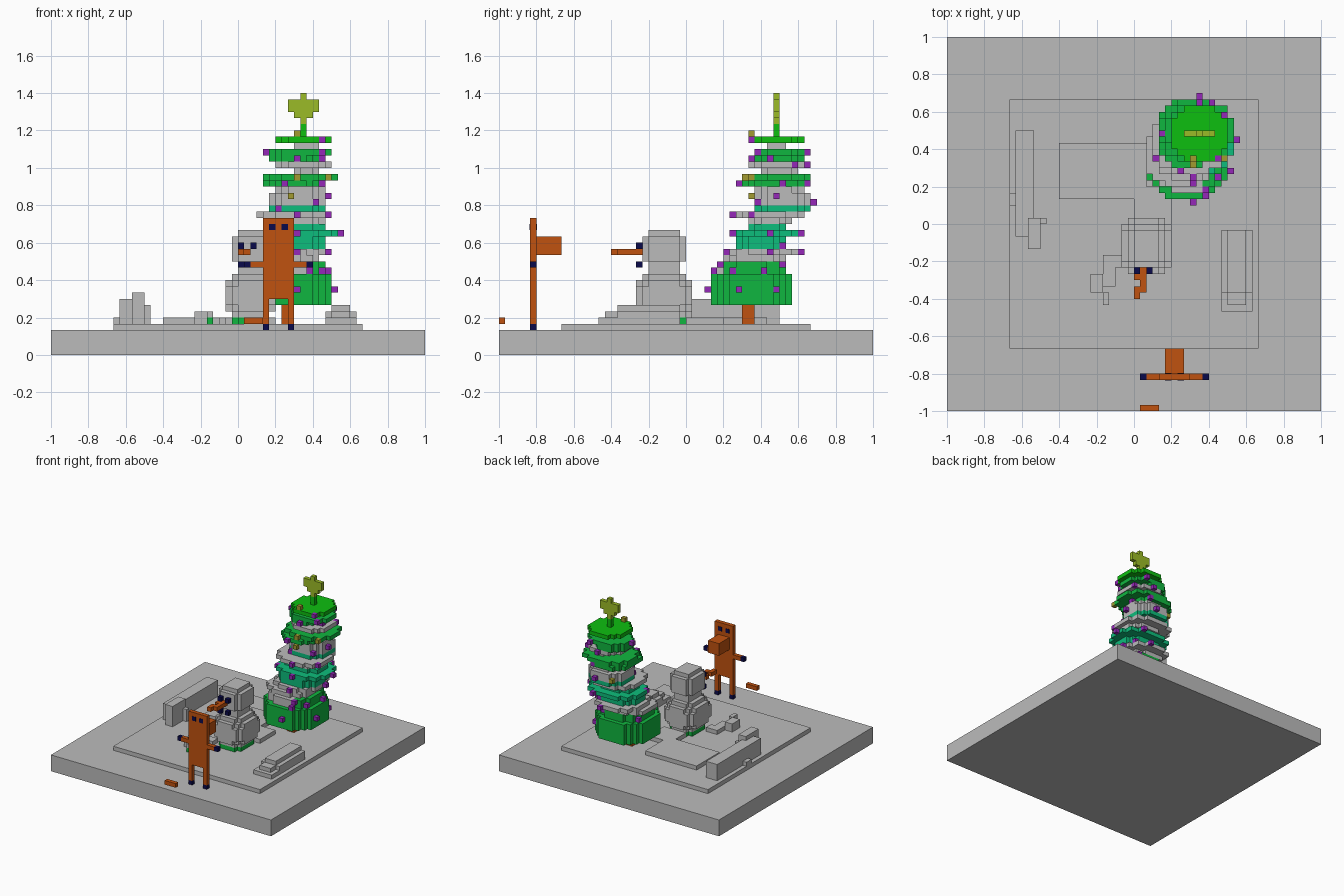
import bpy, bmesh, math
from mathutils import Matrix, Vector

if "Cube" in bpy.data.objects:
    bpy.data.objects.remove(bpy.data.objects["Cube"], do_unlink=True)

U = 1 / 30  # one block; the base is 60 x 60 blocks

# Flat colours (linear)
COLOURS = {
    "snow_grey": (0.50, 0.50, 0.50),
    "brown": (0.53, 0.085, 0.005),
    "navy": (0.003, 0.003, 0.07),
    "bright_green": (0.004, 0.52, 0.005),
    "green": (0.005, 0.47, 0.05),
    "teal": (0.004, 0.51, 0.20),
    "star_lime": (0.33, 0.50, 0.02),
    "purple": (0.30, 0.02, 0.48),
    "mustard": (0.36, 0.33, 0.03),
}
MATS = {}
for n, c in COLOURS.items():
    m = bpy.data.materials.new(n)
    m.use_nodes = True
    m.diffuse_color = (*c, 1)
    bsdf = m.node_tree.nodes["Principled BSDF"]
    bsdf.inputs["Base Color"].default_value = (*c, 1)
    bsdf.inputs["Roughness"].default_value = 0.9
    MATS[n] = m


def world(i, j, k):
    return Vector((i * U - 1, j * U - 1, k * U))


def finish(name, bm, mats):
    me = bpy.data.meshes.new(name)
    bm.to_mesh(me)
    bm.free()
    for n in mats:
        me.materials.append(MATS[n])
    ob = bpy.data.objects.new(name, me)
    bpy.context.collection.objects.link(ob)
    return ob


def boxes(name, mat, *specs):
    """Boxes given in blocks as (x0, y0, z0, x1, y1, z1)."""
    bm = bmesh.new()
    for s in specs:
        a, b = world(*s[:3]), world(*s[3:])
        bmesh.ops.create_cube(bm, size=1, matrix=Matrix.Translation((a + b) / 2)
                              @ Matrix.Diagonal((*(b - a), 1)))
    return finish(name, bm, [mat])


def blocks(name, cells):
    """Outer shell of a set of unit blocks: {(i, j, k): colour}."""
    bm = bmesh.new()
    mats = sorted(set(cells.values()))
    verts = {}
    for c, col in cells.items():
        for ax in range(3):
            for side in (0, 1):
                nb = list(c)
                nb[ax] += 2 * side - 1
                if tuple(nb) in cells:
                    continue
                quad = []
                for u, v in ((0, 0), (1, 0), (1, 1), (0, 1)):
                    p = list(c)
                    p[ax] += side
                    p[(ax + 1) % 3] += u
                    p[(ax + 2) % 3] += v
                    p = tuple(p)
                    if p not in verts:
                        verts[p] = bm.verts.new(world(*p))
                    quad.append(verts[p])
                f = bm.faces.new(quad if side else quad[::-1])
                f.material_index = mats.index(col)
    return finish(name, bm, mats)


def blob(x0, x1, y0, y1, z0, z1, power, colour):
    """Rounded block solid filling the given bounds."""
    out = {}
    for i in range(x0, x1):
        for j in range(y0, y1):
            for k in range(z0, z1):
                d = 0
                for v, a, b in ((i, x0, x1), (j, y0, y1), (k, z0, z1)):
                    # single layers count as flat
                    d += abs((2 * v + 1 - a - b) / (b - a)) ** power if b - a > 1 else 0
                if d <= 1.0:
                    out[i, j, k] = colour
    return out


# Ground
boxes("base", "snow_grey", (0, 0, 0, 60, 60, 4))
boxes("snow_field", "snow_grey", (10, 10, 4, 50, 50, 5))
boxes("raised_path", "snow_grey", (18, 34, 5, 32, 43, 6), (30, 30, 5, 36, 36, 6))
boxes("left_wall", "snow_grey", (11, 28, 5, 14, 45, 9), (13, 26, 5, 15, 31, 10),
      (15, 30, 5, 16, 31, 8), (10, 33, 5, 11, 35, 6))
boxes("right_bench", "snow_grey", (44, 16, 5, 49, 19, 6), (45, 17, 6, 48, 19, 7),
      (44, 19, 5, 49, 29, 7), (45, 19, 7, 48, 29, 8))
boxes("snow_heap", "snow_grey", (27, 23, 5, 28, 25, 6), (25, 20, 5, 27, 25, 6),
      (23, 19, 5, 25, 22, 7), (25, 17, 6, 26, 19, 7))
boxes("grass_tuft", "green", (25, 17, 5, 26, 19, 6))

# Snowman
blocks("snowman_grass", blob(29, 35, 23, 30, 5, 6, 3, "green"))
blocks("snowman_body", blob(28, 36, 22, 31, 6, 13, 3.2, "snow_grey"))
boxes("snowman_neck", "snow_grey", (30, 24, 13, 34, 29, 14))
blocks("snowman_head", blob(29, 35, 23, 30, 14, 20, 3.2, "snow_grey"))
blocks("snowman_nose", {c: "brown" for c in
       [(31, j, 16) for j in range(19, 23)] + [(30, 21, 16), (30, 19, 16), (30, 18, 16)]})
blocks("snowman_eyes_and_mouth", {c: "navy" for c in
       [(30, 22, 17), (32, 22, 17), (30, 22, 14), (32, 22, 14)]})

# Reindeer, standing with its muzzle towards the back
boxes("reindeer_body", "brown", (34, 5, 9, 39, 6, 22))
boxes("reindeer_muzzle", "brown", (35, 6, 16, 38, 10, 19))
boxes("reindeer_legs", "brown", (34, 5, 5, 35, 6, 9), (38, 5, 5, 39, 6, 9))
boxes("reindeer_feet", "navy", (34, 5, 4, 35, 6, 5), (38, 5, 4, 39, 6, 5))
boxes("reindeer_arms", "brown", (32, 5, 14, 34, 6, 15), (39, 5, 14, 41, 6, 15))
boxes("reindeer_hands", "navy", (31, 5, 14, 32, 6, 15), (41, 5, 14, 42, 6, 15))
boxes("reindeer_eyes", "navy", *[(x, 4.9, 20, x + 1, 6.1, 21) for x in (35, 37)])
boxes("loose_stick", "brown", (31, 0, 5, 34, 1, 6))

# Tree: (bottom, top, x0, x1, y0, y1, colour) for each stack of branches
G, B, T, S = "green", "bright_green", "teal", "snow_grey"
TIERS = [
    (8, 13, 32, 45, 34, 47, G), (13, 15, 33, 44, 35, 46, G),
    (15, 16, 32, 43, 36, 46, S), (16, 17, 33, 44, 37, 48, S),
    (17, 19, 34, 44, 38, 46, T), (19, 20, 33, 46, 38, 48, T),
    (20, 21, 35, 44, 40, 46, T), (21, 22, 35, 44, 40, 47, S),
    (22, 23, 33, 45, 38, 49, S), (23, 24, 35, 44, 41, 50, T),
    (24, 26, 35, 44, 41, 50, S), (26, 27, 36, 44, 41, 49, S),
    (27, 28, 34, 43, 39, 50, G), (28, 29, 34, 46, 40, 50, G),
    (29, 30, 39, 43, 42, 48, S), (30, 31, 36, 45, 40, 49, S),
    (31, 32, 35, 43, 41, 49, G), (32, 33, 35, 45, 41, 49, G),
    (33, 34, 39, 43, 43, 46, S), (34, 35, 36, 45, 40, 49, B),
]
tree, layer = {}, {}
for z0, z1, x0, x1, y0, y1, col in TIERS:
    for k in range(z0, z1):
        tree.update(blob(x0, x1, y0, y1, k, k + 1, 2.4, col))
        layer[k] = (x0, x1, y0, y1)
# Snow caught on the front of the lower branches
for c in tree:
    if c[2] in (13, 14) and c[1] < 38 and c[0] < 41:
        tree[c] = S
blocks("tree_branches", tree)
boxes("tree_trunk", "brown", (37, 39, 5, 39, 41, 8))

# Baubles sit just outside the branches: (layer, angles)
PURPLE = [(10, (-85, -20, 30)), (13, (-65, -30, 20, 150)), (14, (-60, 60)), (16, (-80, 10, 70)),
          (17, (50,)), (19, (-90, 0, 60, 200)), (22, (-90, -30)), (23, (-130,)),
          (24, (-60, 80)), (25, (-10,)), (27, (-100, 10, 60)), (30, (30, 90)),
          (31, (-20, -90)), (32, (60, 190, -50)), (34, (-50,))]
MUSTARD = [(24, (-60, 130)), (25, (-100,)), (28, (-95, -45)), (35, (-110,))]


def baubles(name, colour, groups):
    cells = {}
    for k, angles in groups:
        x0, x1, y0, y1 = layer[min(k, 34)]
        for a in angles:
            r = 2.0
            while True:
                c = (math.floor((x0 + x1) / 2 + r * math.cos(math.radians(a))),
                     math.floor((y0 + y1) / 2 + r * math.sin(math.radians(a))), k)
                if c not in tree and (k < 35 or r > 3.5):
                    break
                r += 0.3
            cells[c] = colour
    blocks(name, cells)


baubles("purple_baubles", "purple", PURPLE)
baubles("mustard_baubles", "mustard", MUSTARD)

# Star on its stalk
boxes("star_stalk", "bright_green", (40, 44, 35, 41, 45, 37))
blocks("star", {(40 + x, 44, 39 + z): "star_lime"
                for x in range(-2, 3) for z in range(-2, 3)
                if abs(x) + abs(z) <= 2 or (abs(x), z) == (2, 1)})
